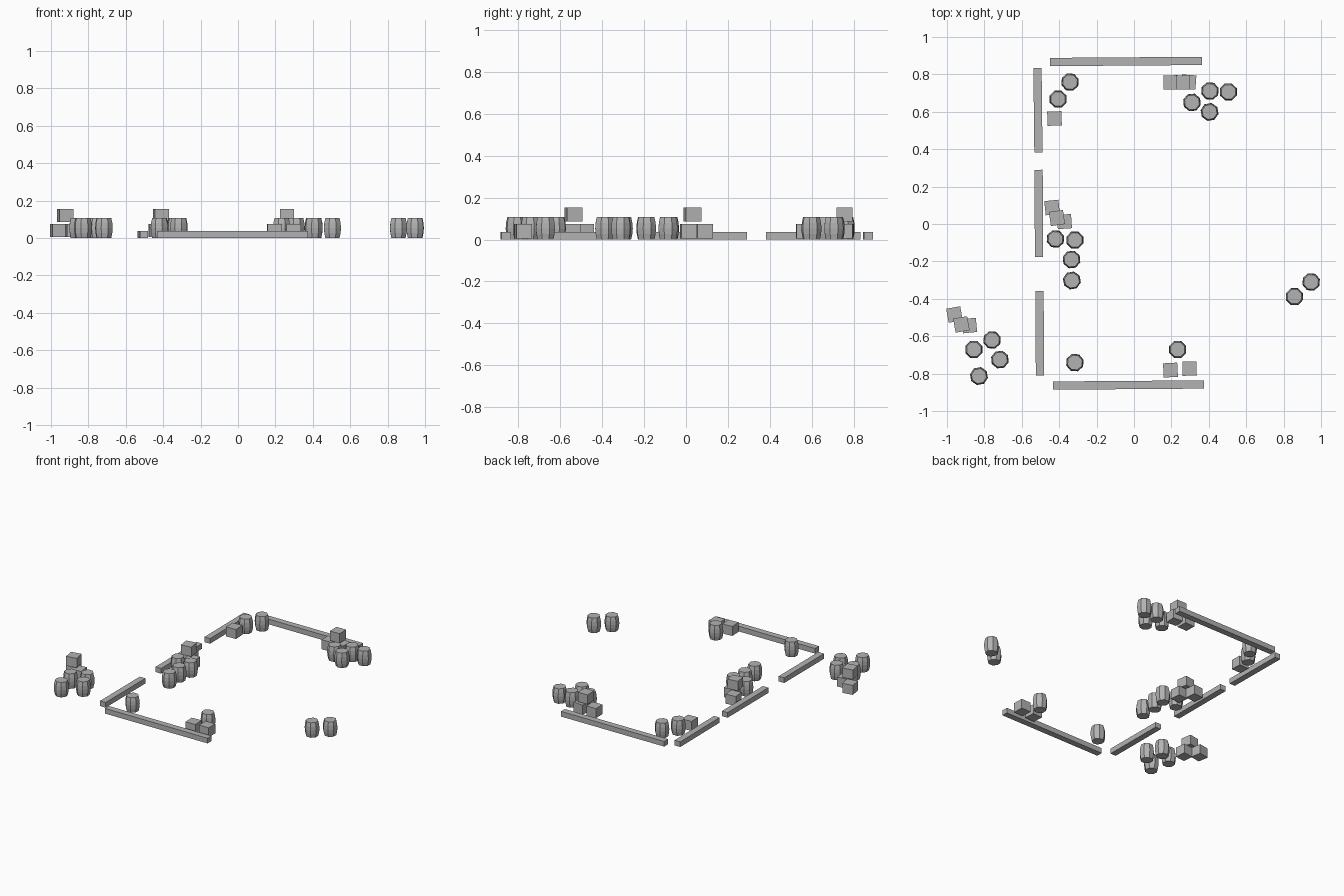
import bpy, bmesh
from math import radians, pi, cos, sin, atan2, hypot

if "Cube" in bpy.data.objects:
    bpy.data.objects.remove(bpy.data.objects["Cube"], do_unlink=True)

grey = bpy.data.materials.new("plain grey")
grey.use_nodes = True
grey.diffuse_color = (0.45, 0.45, 0.45, 1)
grey.node_tree.nodes["Principled BSDF"].inputs["Base Color"].default_value = (0.45, 0.45, 0.45, 1)


def make_mesh(name, bm):
    bmesh.ops.recalc_face_normals(bm, faces=bm.faces)
    mesh = bpy.data.meshes.new(name)
    bm.to_mesh(mesh)
    bm.free()
    mesh.materials.append(grey)
    return mesh


def box_mesh(name):
    # Unit box standing on its base
    bm = bmesh.new()
    bmesh.ops.create_cube(bm, size=1)
    bmesh.ops.translate(bm, verts=bm.verts, vec=(0, 0, 0.5))
    return make_mesh(name, bm)


def barrel_mesh(sides=8):
    # Bulging profile turned around the upright axis, flat-capped
    profile = [(0.041, 0), (0.047, 0.027), (0.049, 0.053), (0.047, 0.08), (0.041, 0.107)]
    bm = bmesh.new()
    rings = [[bm.verts.new((r * cos(2 * pi * i / sides), r * sin(2 * pi * i / sides), z))
              for i in range(sides)] for r, z in profile]
    for low, high in zip(rings, rings[1:]):
        for i in range(sides):
            j = (i + 1) % sides
            bm.faces.new((low[i], low[j], high[j], high[i]))
    bm.faces.new(rings[0])
    bm.faces.new(rings[-1])
    return make_mesh("barrel", bm)


def place(name, mesh, loc, turn=0, scale=(1, 1, 1)):
    ob = bpy.data.objects.new(name, mesh)
    ob.location, ob.scale = loc, scale
    ob.rotation_euler.z = turn
    bpy.context.collection.objects.link(ob)


# Low walls, each from end to end
wall = box_mesh("low_wall")
walls = {
    "back_wall": (-0.449, 0.866, 0.364, 0.872),
    "front_wall": (-0.433, -0.864, 0.375, -0.858),
    "side_wall_back": (-0.516, 0.834, -0.511, 0.382),
    "side_wall_middle": (-0.51, 0.29, -0.508, -0.176),
    "side_wall_front": (-0.505, -0.358, -0.503, -0.81),
}
for name, (x1, y1, x2, y2) in walls.items():
    place(name, wall, ((x1 + x2) / 2, (y1 + y2) / 2, 0), atan2(y2 - y1, x2 - x1),
          (hypot(x2 - x1, y2 - y1), 0.044, 0.037))

# Barrels in loose groups
barrel = barrel_mesh()
barrels = {
    "back_corner": [(-0.342, 0.759), (-0.406, 0.668)],
    "back": [(0.406, 0.711), (0.505, 0.706), (0.31, 0.65), (0.404, 0.599)],
    "middle": [(-0.42, -0.08), (-0.316, -0.086), (-0.334, -0.19), (-0.332, -0.302)],
    "outer": [(-0.759, -0.62), (-0.856, -0.671), (-0.717, -0.725), (-0.829, -0.813)],
    "front": [(-0.316, -0.741), (0.233, -0.671)],
    "far": [(0.947, -0.31), (0.858, -0.388)],
}
for group, spots in barrels.items():
    for i, (x, y) in enumerate(spots):
        place(f"{group}_barrel_{i + 1}", barrel, (x, y, 0), radians(18 + 5 * i))

# Crates: x, y, turn in degrees, layer
crate = box_mesh("crate")
crates = [
    (-0.425, 0.564, 2, 0),
    (0.195, 0.757, 1, 0), (0.293, 0.759, -4, 0), (0.262, 0.757, 1, 1),
    (-0.438, 0.088, 6, 0), (-0.372, 0.013, 4, 0), (-0.412, 0.032, 8, 1),
    (-0.96, -0.484, 10, 0), (-0.88, -0.543, 6, 0), (-0.923, -0.537, 10, 1),
    (0.195, -0.781, 3, 0), (0.297, -0.773, 1, 0),
]
for i, (x, y, turn, layer) in enumerate(crates):
    place(f"crate_{i + 1}", crate, (x, y, 0.086 if layer else 0.006), radians(turn),
          (0.076, 0.076, 0.068))
